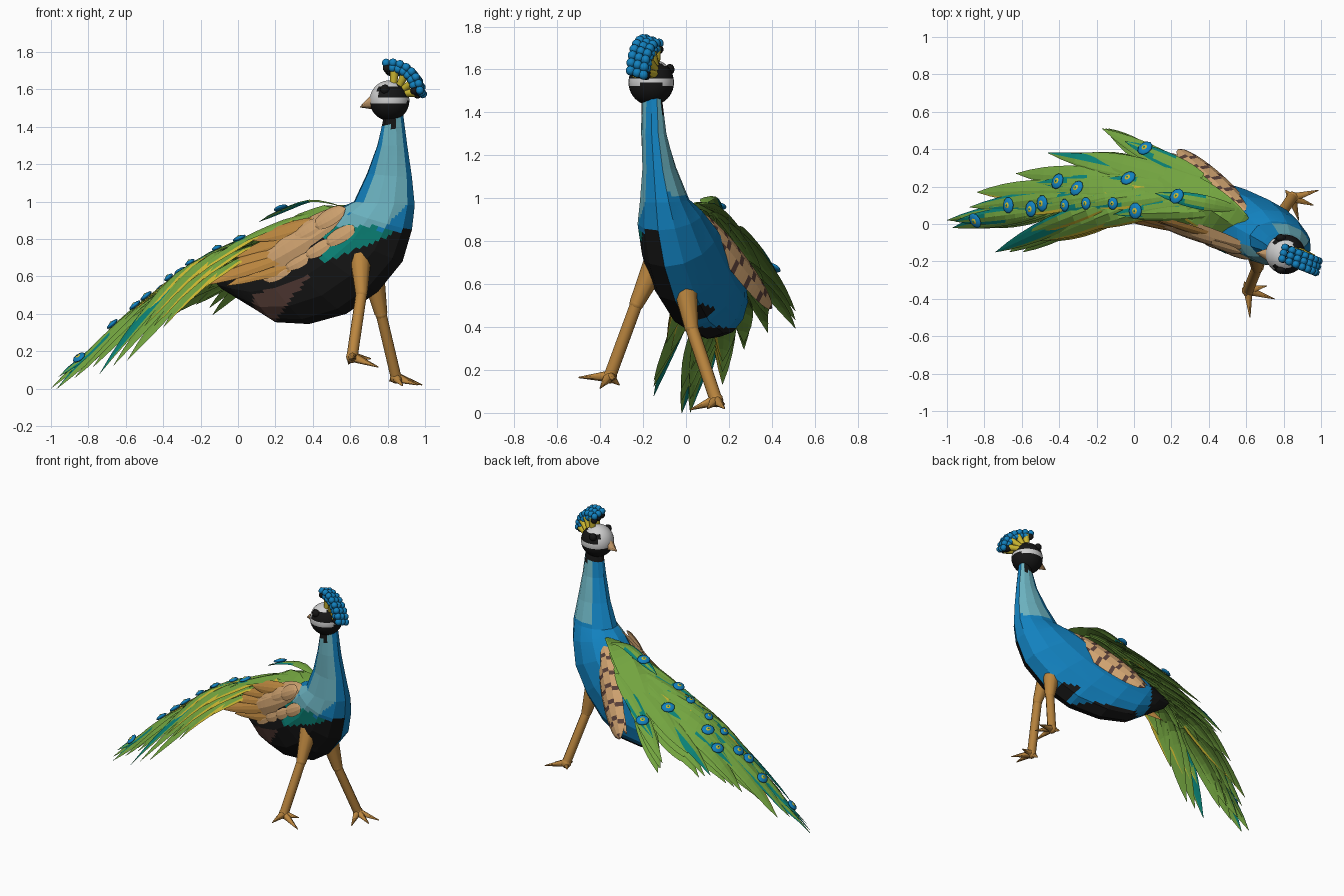
import bpy, bmesh, math
from mathutils import Vector, Matrix
if "Cube" in bpy.data.objects:
    bpy.data.objects.remove(bpy.data.objects["Cube"])
PALETTE = {
    "feather_green": (.17, .37, .05), "royal_blue": (.006, .22, .52), "pale_blue": (.15, .45, .53),
    "black": (.008, .008, .008), "teal": (.003, .22, .18), "tan": (.62, .36, .16),
    "ochre": (.5, .24, .05), "dark_brown": (.1, .05, .04), "white": (.62, .62, .62), "yellow": (.6, .47, .03)}
MATS = {}
for key, rgb in PALETTE.items():
    MATS[key] = m = bpy.data.materials.new(key)
    m.use_nodes = True
    m.diffuse_color = (*rgb, 1)
    m.node_tree.nodes["Principled BSDF"].inputs["Base Color"].default_value = (*rgb, 1)

def finish(name, bm, rule, smooth=False):
    """Turn a bmesh into an object; rule is a colour or a function of a face."""
    me = bpy.data.meshes.new(name)
    bm.normal_update()
    colours = [rule(f) if callable(rule) else rule for f in bm.faces]
    used = sorted(set(colours))
    for colour in used:
        me.materials.append(MATS[colour])
    for f, colour in zip(bm.faces, colours):
        f.material_index, f.smooth = used.index(colour), smooth
    bm.to_mesh(me)
    bm.free()
    bpy.context.collection.objects.link(bpy.data.objects.new(name, me))

def ball(name, loc, scale, rule, segs=10, turn=Matrix()):
    bm = bmesh.new()
    mat = Matrix.Translation(loc) @ turn @ Matrix.Diagonal((*scale, 1))
    bmesh.ops.create_uvsphere(bm, u_segments=segs, v_segments=segs * 2 // 3, radius=1, matrix=mat)
    finish(name, bm, rule, True)

def rod(name, a, b, ra, rb, colour, segs=10):
    a, b, bm = Vector(a), Vector(b), bmesh.new()
    mat = Matrix.Translation((a + b) / 2) @ (b - a).to_track_quat('Z', 'Y').to_matrix().to_4x4()
    bmesh.ops.create_cone(bm, segments=segs, radius1=ra, radius2=rb, depth=(b - a).length, matrix=mat)
    finish(name, bm, colour, True)

def lerp_table(table, x):
    for (x0, v0), (x1, v1) in zip(table, table[1:]):
        if x >= x1:
            return v0 + (v1 - v0) * (x0 - x) / (x0 - x1)
    return table[-1][1]

def leaf(name, base, tip, width, up, paint, shape, bulge=.02, drape=None, rows=8, edge=.5):
    """A feather blade: a cambered strip, optionally draped over a height function."""
    base, tip, up = Vector(base), Vector(tip), Vector(up).normalized()
    side = (tip - base).cross(up).normalized()
    bm, tag, grid = bmesh.new(), {}, []
    for t in (i / rows for i in range(rows + 1)):
        grid.append([])
        for s in (-1, -edge, 0, edge, 1):
            p = base.lerp(tip, t) + side * (width * shape(t) * s)
            if drape:
                p.z = drape(p.x, p.y, t)
            grid[-1].append(bm.verts.new(p + up * bulge * (1 - s * s) * shape(t)))
    for i in range(rows):
        for j in range(4):
            f = bm.faces.new((grid[i][j], grid[i + 1][j], grid[i + 1][j + 1], grid[i][j + 1]))
            tag[f] = ((i + .5) / rows, j)
    finish(name, bm, lambda f: paint(*tag[f]) if callable(paint) else paint)

def pointed(t):
    return 1.35 * (t + .02) ** .45 * (1 - t ** 2.2) + .02

def oval(t):
    return 2 * math.sqrt(max(t * (1 - t), .001))

# Body and neck: lower/front point, upper/back point, half width
RINGS = [
    ((.88, -.16, 1.49), (.78, -.16, 1.45), .05), ((.905, -.16, 1.3), (.745, -.14, 1.3), .062),
    ((.93, -.15, 1.13), (.69, -.1, 1.15), .08), ((.945, -.14, .98), (.62, -.06, 1), .115),
    ((.93, -.13, .85), (.55, -.02, .97), .15), ((.88, -.1, .68), (.45, .04, .91), .17),
    ((.75, -.05, .52), (.33, .08, .85), .18), ((.58, .02, .4), (.22, .12, .79), .17),
    ((.38, .1, .345), (.1, .16, .73), .15), ((.2, .16, .355), (0, .19, .68), .12),
    ((.05, .2, .45), (-.08, .2, .62), .08), ((-.08, .22, .53), (-.12, .22, .58), .03)]

def body_colour(f):
    x, y, z = f.calc_center_median()
    n = f.normal
    if z > 1.4 and n.x < .3:
        return "black"
    if n.y < -.2:                                   # right flank
        if z > .87 + max(0, x - .79):
            return "royal_blue" if n.x < -.65 or n.x > .75 else "pale_blue"
        if x > .74 and z > .845:
            return "royal_blue"
        if x > .45 and z > .67 + .417 * (x - .45):
            return "teal"
        brown = z > .36 + 1.39 * (x - .2) and z < .48 + .36 * (x - .02)
        return "dark_brown" if brown and x > .08 else "black"
    if z > 1.02:
        return "pale_blue" if n.y > .15 and n.x > -.25 else "royal_blue"
    low = .4 if x < .6 else .5
    return "black" if z < low or x < .08 or (y < -.13 and z < .83) else "royal_blue"

bm, loops, SEGS = bmesh.new(), [], 12
for lo, hi, w in RINGS:
    lo, hi = Vector(lo), Vector(hi)
    mid, arm, lat = (lo + hi) / 2, (lo - hi) / 2, Vector((.3, .95, 0)) * w
    loops.append([bm.verts.new(mid + arm * math.cos(a) + lat * math.sin(a))
                  for a in (math.tau * k / SEGS for k in range(SEGS))])
for r, s in zip(loops, loops[1:]):
    for k in range(SEGS):
        bm.faces.new((r[k], r[k - 1], s[k - 1], s[k]))
bm.faces.new(loops[0])
bm.faces.new(loops[-1][::-1])
bmesh.ops.recalc_face_normals(bm, faces=bm.faces[:])
bmesh.ops.subdivide_edges(bm, edges=bm.edges[:], cuts=5, use_grid_fill=True)
finish("body_and_neck", bm, body_colour)

# Head with face bands, eyes and beak
def head_colour(f):
    x, y, z = f.calc_center_median()
    stripe = 1.565 < z < 1.61 and x > .745 or (z > 1.565 and x > .85)
    return "black" if z < 1.515 + .2 * max(0, x - .82) or stripe else "white"

ball("head", (.81, -.162, 1.54), (.107, .106, .108), head_colour, 30)
for label, y in (("left", -.075), ("right", -.245)):
    ball(label + "_eye", (.785, y, 1.6), (.026, .022, .026), "black")
rod("beak", (.725, -.163, 1.53), (.652, -.155, 1.505), .042, .002, "tan", 6)

# Crest: leaning fan of stems ending in beads
for i in range(8):
    a = math.radians(98 - 13.5 * i)
    dx, dz = math.cos(a), math.sin(a)
    for r in (.13, .158):
        for k in (-1, 0, 1):
            p = (.822 + r * dx + .008 * k, -.165 - .4 * r * dx + .03 * k, 1.575 + r * dz - .01 * k)
            inner = r < .15 and i in (0, 7)
            ball("crest_bead", p, (.023, .023, .023), "black" if inner else "royal_blue", 8)
    for k in (-.025, .025) if i % 2 else ():
        tip = (.825 + .13 * dx, -.16 - .05 * dx + k, 1.575 + .13 * dz)
        rod("crest_stem", (.825 + .06 * dx, -.165 + k, 1.575 + .04 * dz), tip, .018, .024, "yellow", 8)

# Legs: hip, knee, ankle, toe tips
LEGS = {
    "right": ((.655, -.13, .72), (.66, -.23, .51), (.61, -.355, .17),
              ((.62, -.5, .165), (.75, -.4, .115), (.71, -.33, .16), (.59, -.31, .13))),
    "left": ((.72, -.01, .62), (.765, .025, .4), (.845, .14, .06),
             ((.985, .18, .02), (.96, .1, .02), (.88, .02, .015), (.81, .18, .04)))}
for label, (hip, knee, ankle, toes) in LEGS.items():
    rod(label + "_thigh", hip, knee, .062, .034, "ochre")
    rod(label + "_shank", knee, ankle, .03, .03, "ochre")
    for joint, at in (("_knee", knee), ("_ankle", ankle)):
        ball(label + joint, at, (.034, .034, .034), "ochre")
    for toe in toes:
        rod(label + "_toe", ankle, toe, .028, .003, "ochre", 6)

# Train surface: ridge height falling off to both sides
RIDGE = [(.65, .97), (.45, .94), (.24, .865), (0, .765), (-.15, .7), (-.3, .61),
         (-.53, .42), (-.65, .32), (-.83, .15), (-1, .03)]
SPINE = [(.65, -.04), (.3, .17), (0, .24), (-.3, .18), (-.6, .08), (-1, .02)]

def train_z(x, y):
    ease = min(1, max(0, (.75 - x) * 4))
    slope = .25 + .33 * min(1, max(0, (x + .45) / .3))
    return lerp_table(RIDGE, x) - slope * max(0, y - .14) - .75 * max(0, .04 - y) * ease

# Train feathers by tip in plan, in three layers
TIPS = [(-1, .02), (-.97, -.02), (-.84, .17), (-.88, .09), (-.74, -.15), (-.63, .27), (-.62, -.07),
        (-.53, .18), (-.5, -.09), (-.46, .38), (-.4, .1), (-.28, .38), (-.3, -.03),
        (-.17, .51), (-.2, .26), (-.12, .05), (0, .36), (.08, .06)]
for layer in range(3):
    for k, (tx, ty) in enumerate(TIPS):
        if layer and tx > -.25 and ty < .1:
            continue
        tx *= 1 - .1 * layer
        bx = min(tx + .58 - .06 * layer, .2 if layer else .5)
        by = lerp_table(SPINE, bx) * .75 + ty * .25
        def drape(x, y, t):
            sink = .045 * layer * min(1, max(0, (x + 1) / .6))
            return train_z(x, y) + .006 * (k % 4) - .014 + .08 * t * (1 - t) - sink
        def paint(t, j):
            if layer == 0 and t > .4 and (k in (1, 9) and j > 1 or (k == 4 and j) or (k % 3 == 0 and j == 3)):
                return "teal"
            return "yellow" if k in (2, 6, 8, 12) and t > .3 and j == 0 else "feather_green"
        leaf("train_feather", (bx, by, 0), (tx, ty, 0), .055 + .008 * (k % 3), (0, 0, 1),
             paint, pointed, .018, drape, edge=.7)

# Mantle over the back
leaf("mantle", (.64, -.08, 0), (.1, .28, 0), .12, (0, 0, 1),
     lambda t, j: "yellow" if j == 0 and t > .1 else "feather_green", oval, .016,
     lambda x, y, t: train_z(x, y) + .024 - .4 * max(0, x - .58), 12, .9)

# Spotted feathers, each with a teal fringe and an eye spot near the tip
SPOTS = [(.07, .39), (-.02, .23), (.24, .14), (.02, .07), (-.29, .18), (-.39, .22), (-.47, .11),
         (-.53, .08), (-.65, .1), (-.83, .03), (-.1, .11), (-.24, .11), (-.35, .1)]
for i, (x, y) in enumerate(SPOTS):
    lift, bx, e = .07 if i == 2 else 0, min(x + .3, .58), .03
    spot, base = Vector((x, y, 0)), Vector((bx, lerp_table(SPINE, bx) * .5 + y * .5, 0))
    def fringe(t, j):
        if t > .35 and j in (0, 3):
            return "yellow" if i % 3 == 1 and j == 0 else "teal"
        return "teal" if t > .6 and j == 1 + i % 2 else "feather_green"
    leaf("spotted_feather", base, spot + (spot - base).normalized() * .13, .05, (0, 0, 1), fringe, pointed,
         .01, lambda px, py, t: train_z(px, py) + .024 + lift * min(1, 2.4 * t), edge=.6)
    n = Vector((train_z(x - e, y) - train_z(x + e, y), train_z(x, y - e) - train_z(x, y + e), 2 * e))
    turn = n.to_track_quat('Z', 'Y').to_matrix().to_4x4()
    at = Vector((x, y, train_z(x, y) + lift)) + n.normalized() * .034
    size = .034 if i > 9 else .044
    for r, h, colour in ((1, .012, "royal_blue"), (.58, .015, "yellow"), (.27, .017, "teal")):
        ball("eye_spot", at, (r * size, r * size * .85, h), colour, 10, turn)

# Right wing: long ochre flight feathers under rounded tan coverts
OUT = (-.25, -.85, .45)
for base, tip in (((.42, -.06, .78), (-.2, .06, .55)), ((.42, -.06, .8), (-.12, .07, .63)),
                  ((.42, -.06, .74), (-.06, .05, .55)), ((.42, -.06, .86), (-.02, .07, .7)),
                  ((.45, -.07, .9), (.08, .04, .79)), ((.42, -.07, .72), (.0, .03, .57))):
    leaf("right_flight_feather", base, tip, .058, OUT, "ochre", pointed)
leaf("right_wing", (.61, -.12, .96), (.08, .04, .64), .1, OUT, "tan", oval, .05, None, 12)
for i in range(4):
    for s in (-1, 1):
        c = Vector((.52 - .11 * i, -.145 + .045 * i, .88 - .065 * i)) + Vector((-.03, .015, .045)) * s
        leaf("right_covert", c + Vector((.085, -.02, .04)), c - Vector((.085, -.03, .06)), .052, OUT, "tan", oval)

# Left wing: tan with dark bars
def barred(t, j):
    return "dark_brown" if int(t * 24 + j % 2) % 4 == 0 else "tan"
leaf("left_wing", (.62, .05, .93), (.24, .4, .49), .1, (.5, .65, .55), barred, oval, .05, None, 24)
leaf("left_wing_tip", (.5, .2, .78), (.2, .38, .53), .07, (.5, .65, .5), barred, pointed, .03, None, 24)
